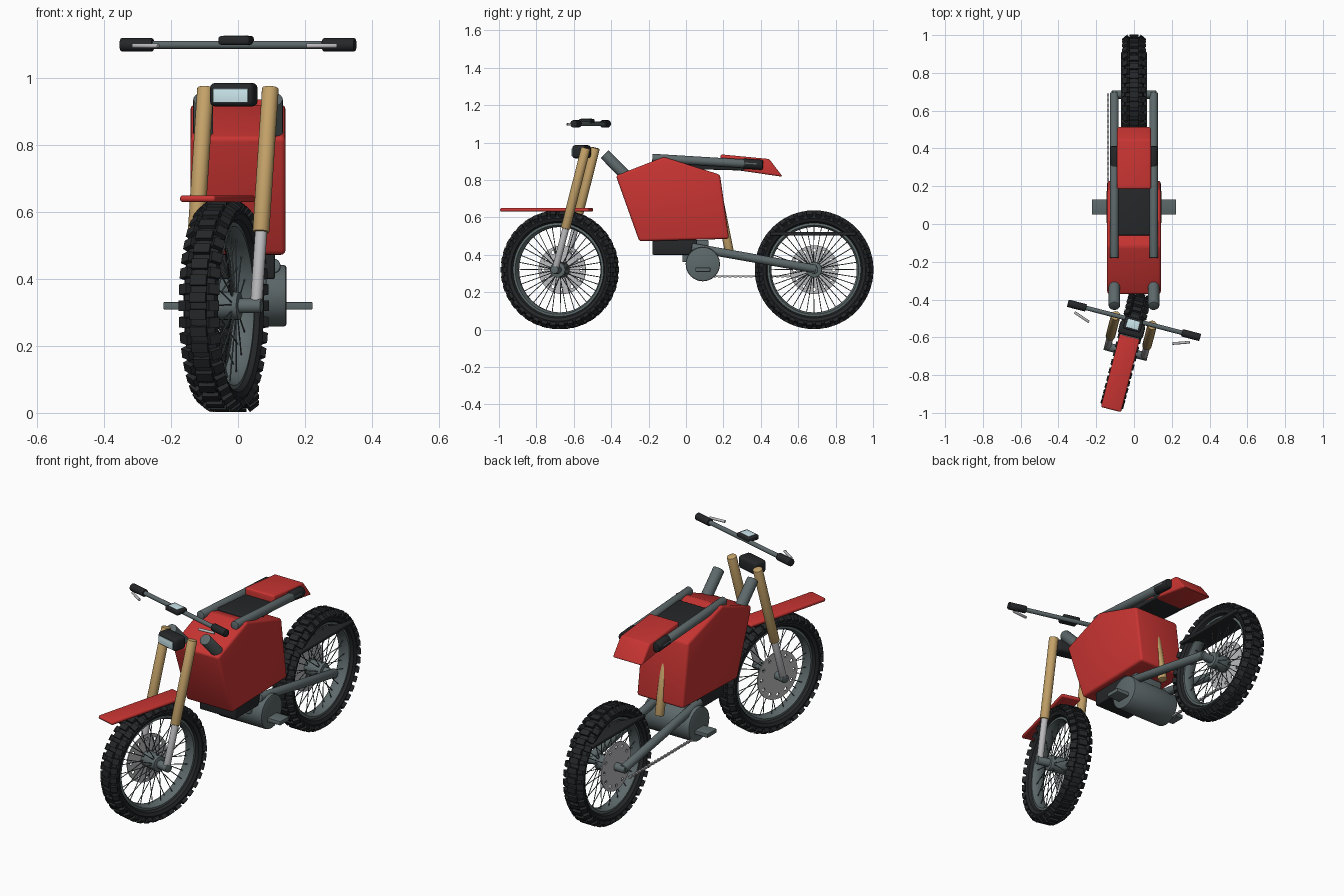
import bpy, bmesh
from math import radians, pi, sin, cos
from mathutils import Matrix, Vector

if "Cube" in bpy.data.objects:
    bpy.data.objects.remove(bpy.data.objects["Cube"])

def mat(name, r, g, b):
    m = bpy.data.materials.new(name)
    m.diffuse_color = (r, g, b, 1)
    m.use_nodes = True
    m.node_tree.nodes["Principled BSDF"].inputs["Base Color"].default_value = m.diffuse_color
    return m

RED = mat("red", .58, .035, .032)
BLACK = mat("black", .018, .02, .022)
SLATE = mat("slate", .11, .14, .145)
GOLD = mat("gold", .55, .36, .14)
SILVER = mat("silver", .5, .5, .52)
GLASS = mat("glass", .6, .8, .85)
ID = Matrix.Identity(4)
STEER = Matrix.Translation((0, -.51, 0)) @ Matrix.Rotation(radians(-14.5), 4, 'Z')

def finish(name, bm, m, world=ID):
    bmesh.ops.recalc_face_normals(bm, faces=bm.faces)
    bm.transform(world)
    me = bpy.data.meshes.new(name)
    bm.to_mesh(me)
    bm.free()
    me.shade_smooth()
    me.set_sharp_from_angle(angle=radians(32))
    me.materials.append(m)
    ob = bpy.data.objects.new(name, me)
    bpy.context.collection.objects.link(ob)
    return ob

def add_tube(bm, p, q, r, seg=24):
    p, q = Vector(p), Vector(q)
    d = q - p
    mx = Matrix.Translation((p + q) / 2) @ d.to_track_quat('Z', 'Y').to_matrix().to_4x4()
    bmesh.ops.create_cone(bm, cap_ends=True, segments=seg, radius1=r, radius2=r,
                          depth=d.length, matrix=mx)

def tube(name, p, q, r, m, world=ID, bevel=.004):
    bm = bmesh.new()
    add_tube(bm, p, q, r)
    if bevel:
        rims = [e for e in bm.edges if any(len(f.verts) > 4 for f in e.link_faces)]
        bmesh.ops.bevel(bm, geom=rims, offset=bevel, segments=2, affect='EDGES', profile=.5)
    return finish(name, bm, m, world)

def box(name, c, s, m, world=ID, bevel=.006):
    bm = bmesh.new()
    bmesh.ops.create_cube(bm, size=1, matrix=Matrix.Translation(c) @ Matrix.Diagonal((*s, 1)))
    bmesh.ops.bevel(bm, geom=bm.edges[:], offset=bevel, segments=3, affect='EDGES', profile=.5)
    return finish(name, bm, m, world)

def prism(name, pts, half, m, bevel):
    # side profile in y, z extruded across x
    bm = bmesh.new()
    f = bm.faces.new([bm.verts.new((-half, y, z)) for y, z in pts])
    ext = bmesh.ops.extrude_face_region(bm, geom=[f])['geom']
    bmesh.ops.translate(bm, vec=(2 * half, 0, 0),
                        verts=[v for v in ext if isinstance(v, bmesh.types.BMVert)])
    bmesh.ops.recalc_face_normals(bm, faces=bm.faces)
    bmesh.ops.bevel(bm, geom=bm.edges[:], offset=bevel, segments=3, affect='EDGES', profile=.5)
    return finish(name, bm, m)

def lathe(name, prof, m, world):
    # closed profile of (x, radius) spun around the x axis
    bm = bmesh.new()
    vs = [bm.verts.new((x, r, 0)) for x, r in prof]
    es = [bm.edges.new((vs[i - 1], vs[i])) for i in range(len(vs))]
    bmesh.ops.spin(bm, geom=vs + es, axis=(1, 0, 0), cent=(0, 0, 0), angle=2 * pi, steps=72)
    bmesh.ops.remove_doubles(bm, verts=bm.verts, dist=1e-5)
    return finish(name, bm, m, world)

def brake_disc(name, world, x):
    cu = bpy.data.curves.new(name, 'CURVE')
    cu.dimensions, cu.fill_mode, cu.extrude = '2D', 'BOTH', .003
    rings = [(0, 0, .13, 64)] + [(.105 * cos(i * pi / 6), .105 * sin(i * pi / 6), .009, 12) for i in range(12)]
    for cx, cy, r, n in rings:
        sp = cu.splines.new('POLY')
        sp.points.add(n - 1)
        for i, p in enumerate(sp.points):
            a = 2 * pi * i / n
            p.co = (cx + r * cos(a), cy + r * sin(a), 0, 1)
        sp.use_cyclic_u = True
    tmp = bpy.data.objects.new(name + "_outline", cu)
    me = bpy.data.meshes.new_from_object(tmp)
    bm = bmesh.new()
    bm.from_mesh(me)
    bpy.data.objects.remove(tmp)
    bmesh.ops.remove_doubles(bm, verts=bm.verts, dist=1e-5)
    finish(name, bm, SILVER, world @ Matrix.Translation((x, 0, 0)) @ Matrix.Rotation(pi / 2, 4, 'Y'))

def wheel(pre, world):
    lathe(pre + "_tyre", [(-.025, .247), (-.045, .258), (-.053, .275), (-.046, .292), (-.025, .303), (0, .306),
                          (.025, .303), (.046, .292), (.053, .275), (.045, .258), (.025, .247)], BLACK, world)
    lathe(pre + "_rim", [(-.03, .255), (-.032, .238), (-.014, .228), (.014, .228), (.032, .238), (.03, .255)],
          SLATE, world)
    # tread blocks: centre row and two staggered shoulder rows
    bm = bmesh.new()
    n = 38
    for i in range(n):
        for x, r, tilt, w, off in ((0, .307, 0, .05, 0), (.043, .299, 38, .034, .5), (-.043, .299, -38, .034, .5)):
            mx = (Matrix.Rotation(2 * pi * (i + off) / n, 4, 'X') @ Matrix.Translation((x, 0, r))
                  @ Matrix.Rotation(radians(tilt), 4, 'Y') @ Matrix.Diagonal((w, .031, .02, 1)))
            bmesh.ops.create_cube(bm, size=1, matrix=mx)
    finish(pre + "_tread", bm, BLACK, world)
    # spokes
    bm = bmesh.new()
    for i in range(36):
        a, s = 2 * pi * i / 36, (-1) ** i
        b = a + .12 * (-1) ** (i // 2)
        add_tube(bm, (.035 * s, .03 * cos(b), .03 * sin(b)), (.008 * s, .234 * cos(a), .234 * sin(a)), .0022, 6)
    finish(pre + "_spokes", bm, SLATE, world)
    tube(pre + "_hub", (-.05, 0, 0), (.05, 0, 0), .042, SLATE, world)
    tube(pre + "_axle", (-.118, 0, 0), (.118, 0, 0), .022, SLATE, world)
    brake_disc(pre + "_brake_disc", world, -.052)

wheel("rear_wheel", Matrix.Translation((0, .685, .32)))
wheel("front_wheel", STEER @ Matrix.Translation((0, -.17, .32)))

# steered front end
for s, side in ((-1, "left"), (1, "right")):
    tube(side + "_fork_upper", (.1 * s, 0, .972), (.1 * s, -.113, .54), .025, GOLD, STEER)
    tube(side + "_fork_lower", (.1 * s, -.09, .62), (.1 * s, -.17, .32), .018, SILVER, STEER)
    tube(side + "_grip", (.262 * s, 0, 1.1), (.362 * s, 0, 1.1), .02, BLACK, STEER)
    tube(side + "_lever", (.228 * s, -.068, 1.097), (.315 * s, -.038, 1.097), .007, SILVER, STEER, .002)
tube("handlebar", (-.35, 0, 1.1), (.35, 0, 1.1), .012, SLATE, STEER)
box("display", (0, -.022, 1.113), (.096, .068, .026), BLACK, STEER, .008)
box("display_glass", (0, -.022, 1.126), (.066, .045, .004), GLASS, STEER, .001)
box("headlight", (0, -.05, .951), (.136, .075, .07), BLACK, STEER, .016)
box("headlight_lens", (0, -.088, .948), (.108, .008, .042), GLASS, STEER, .002)
box("front_fender", (0, -.243, .64), (.11, .49, .02), RED, STEER, .009)

# body, seat and tail
prism("body_shell", [(-.375, .823), (-.118, .923), (.182, .828), (.23, .485), (-.25, .472)], .142, RED, .014)
prism("seat", [(-.06, .918), (.32, .888), (.32, .85), (-.06, .86)], .09, BLACK, .006)
prism("tail", [(.185, .937), (.445, .912), (.517, .817), (.185, .865)], .09, RED, .01)

# frame tubes, swingarm
for s, side in ((-1, "left"), (1, "right")):
    tube(side + "_head_tube", (.104 * s, -.435, .938), (.104 * s, -.2, .7), .03, SLATE)
    tube(side + "_seat_rail", (.104 * s, -.18, .917), (.104 * s, .38, .883), .023, SLATE)
    tube(side + "_rail_cap", (.1 * s, .3, .888), (.1 * s, .412, .88), .027, BLACK, ID, .01)
    tube(side + "_swingarm", (.104 * s, .03, .44), (.104 * s, .695, .323), .023, SLATE)

# drive unit, pegs, shock, guard
tube("motor", (-.145, .09, .35), (.145, .09, .35), .092, SLATE, ID, .008)
box("motor_mount", (0, .05, .42), (.17, .14, .12), SLATE)
box("battery_tray", (0, -.06, .44), (.22, .24, .08), BLACK)
box("foot_pegs", (0, .09, .32), (.445, .08, .022), SLATE, ID, .003)
tube("rear_shock", (0, .175, .7), (0, .232, .415), .024, GOLD)
box("rear_mudguard", (0, .68, .513), (.14, .46, .02), BLACK)

# chain
bm = bmesh.new()
for i in range(42):
    w = .012 if i % 2 else .007
    bmesh.ops.create_cube(bm, size=1, matrix=Matrix.Translation((-.138, .11 + i * .014, .284))
                          @ Matrix.Diagonal((w, .016, .011 if i % 2 else .008, 1)))
finish("chain", bm, SILVER)
